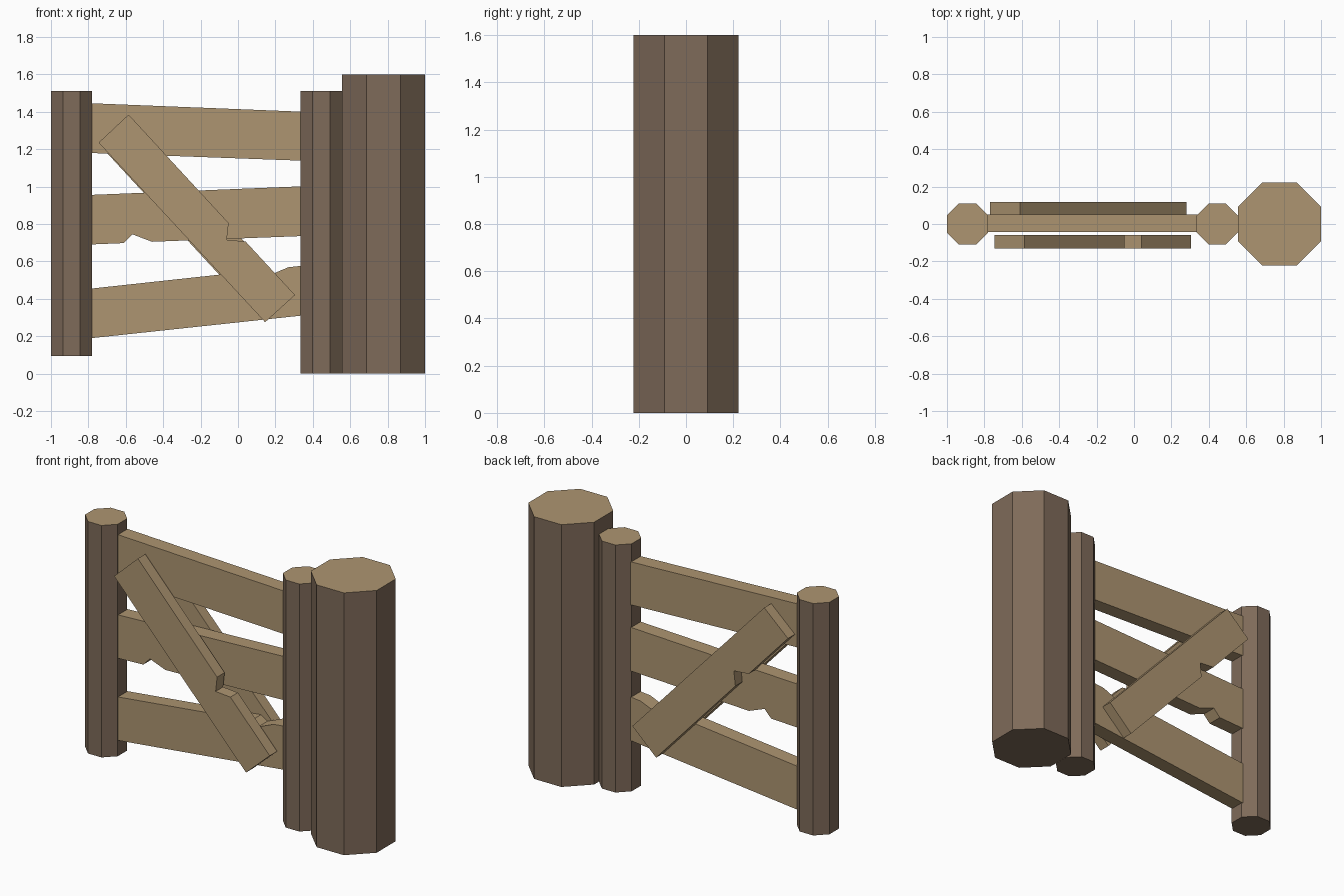
import bpy, bmesh, math

if "Cube" in bpy.data.objects:
    bpy.data.objects.remove(bpy.data.objects["Cube"])


def material(name, color):
    m = bpy.data.materials.new(name)
    m.diffuse_color = color
    m.use_nodes = True
    m.node_tree.nodes["Principled BSDF"].inputs["Base Color"].default_value = m.diffuse_color
    return m


BARK = material("bark", (0.21, 0.145, 0.10, 1))
WOOD = material("cut_wood", (0.42, 0.30, 0.165, 1))


def finish(name, bm, mats):
    bmesh.ops.recalc_face_normals(bm, faces=bm.faces)
    me = bpy.data.meshes.new(name)
    bm.to_mesh(me)
    bm.free()
    for m in mats:
        me.materials.append(m)
    ob = bpy.data.objects.new(name, me)
    bpy.context.collection.objects.link(ob)
    return ob


def post(name, x, apothem, z0, z1):
    """Upright octagonal log with a pale sawn top."""
    bm = bmesh.new()
    r = apothem / math.cos(math.pi / 8)
    ring = [bm.verts.new((x + r * math.cos((i + 0.5) * math.pi / 4),
                          r * math.sin((i + 0.5) * math.pi / 4), z0)) for i in range(8)]
    base = bm.faces.new(ring)
    top = bmesh.ops.extrude_face_region(bm, geom=[base], use_keep_orig=True)["geom"]
    for g in top:
        if isinstance(g, bmesh.types.BMVert):
            g.co.z = z1
        elif isinstance(g, bmesh.types.BMFace):
            g.material_index = 1
    return finish(name, bm, [BARK, WOOD])


def plank(name, outline, y0, y1):
    """Board cut from an x-z outline, with thickness along y."""
    bm = bmesh.new()
    face = bm.faces.new([bm.verts.new((x, y0, z)) for x, z in outline])
    top = bmesh.ops.extrude_face_region(bm, geom=[face], use_keep_orig=True)["geom"]
    for g in top:
        if isinstance(g, bmesh.types.BMVert):
            g.co.y = y1
    return finish(name, bm, [WOOD])


# Posts
post("main_post", 0.778, 0.222, 0.0, 1.6)
post("hinge_post", 0.445, 0.11, 0.0, 1.51)
post("latch_post", -0.89, 0.11, 0.095, 1.51)

# Crooked rails, two of them chipped
L, R = -0.80, 0.355
plank("top_rail", [(L, 1.18), (R, 1.138), (R, 1.40), (L, 1.446)], -0.042, 0.05)
plank("middle_rail", [(L, 0.69), (-0.61, 0.698), (-0.565, 0.745), (-0.46, 0.705),
                      (R, 0.736), (R, 1.002), (L, 0.955)], -0.042, 0.05)
plank("bottom_rail", [(L, 0.188), (R, 0.312), (R, 0.578), (0.27, 0.569),
                      (0.165, 0.525), (0.12, 0.553), (L, 0.453)], -0.042, 0.05)

# Diagonal braces: the back one is the front one turned half round
brace = [(-0.745, 1.235), (0.145, 0.275), (0.305, 0.42), (0.04, 0.707),
         (-0.06, 0.715), (-0.05, 0.805), (-0.585, 1.385)]
plank("front_brace", brace, -0.13, -0.058)
plank("back_brace", [(-0.465 - x, 1.675 - z) for x, z in brace], 0.05, 0.117)
